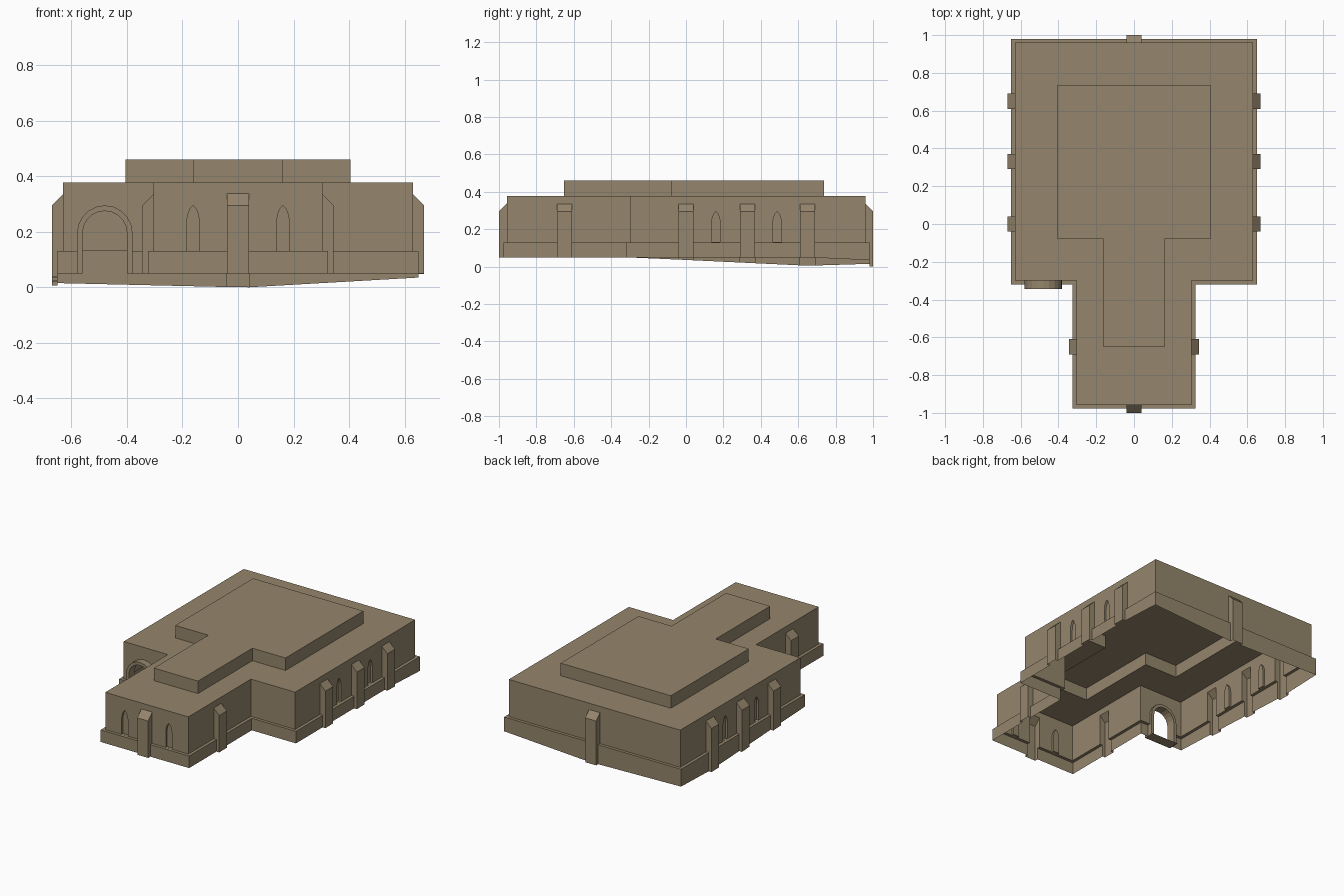
import bpy, bmesh, math

if "Cube" in bpy.data.objects:
    bpy.data.objects.remove(bpy.data.objects["Cube"])

stone = bpy.data.materials.new("tan_stone")
stone.diffuse_color = (0.30, 0.235, 0.15, 1)
stone.use_nodes = True
stone.node_tree.nodes["Principled BSDF"].inputs["Base Color"].default_value = stone.diffuse_color
DEEP = -0.1   # temporary flat underside, later moved to the sloping ground


def prism(bm, pts, place, a, b):
    """Extrude a 2D outline from a to b; place(u, v, w) gives the 3D point."""
    ra = [bm.verts.new(place(u, v, a)) for u, v in pts]
    rb = [bm.verts.new(place(u, v, b)) for u, v in pts]
    n = len(pts)
    bm.faces.new(ra)
    bm.faces.new(rb[::-1])
    for i in range(n):
        bm.faces.new((ra[i], rb[i], rb[(i + 1) % n], ra[(i + 1) % n]))


def make(name, bm):
    bmesh.ops.recalc_face_normals(bm, faces=bm.faces)
    me = bpy.data.meshes.new(name)
    bm.to_mesh(me)
    bm.free()
    me.materials.append(stone)
    ob = bpy.data.objects.new(name, me)
    bpy.context.collection.objects.link(ob)
    return ob


def combine(ob, tool, op):
    m = ob.modifiers.new("combine", 'BOOLEAN')
    m.operation, m.object, m.solver = op, tool, 'EXACT'
    dg = bpy.context.evaluated_depsgraph_get()
    me = bpy.data.meshes.new_from_object(ob.evaluated_get(dg))
    ob.modifiers.clear()
    ob.data = me
    bpy.data.objects.remove(tool)


def up(u, v, w):
    return (u, v, w)


def tee(w, back, mid, n, front):
    return [(-w, back), (-w, mid), (-n, mid), (-n, front),
            (n, front), (n, mid), (w, mid), (w, back)]


def slab(name, outline, z0, z1):
    bm = bmesh.new()
    prism(bm, outline, up, z0, z1)
    return make(name, bm)


# facing directions: u runs along the wall, d is the distance outward
SIDES = {
    'right': lambda u, d, z: (d, u, z),
    'left': lambda u, d, z: (-d, u, z),
    'front': lambda u, d, z: (u, -d, z),
    'back': lambda u, d, z: (u, d, z),
}

# walls with pointed window recesses
shell = slab("building_shell", tee(0.63, 0.96, -0.30, 0.305, -0.957), 0.0, 0.377)
WIN = [(-.0225, .1305), (.0225, .1305), (.0225, .24), (.019, .262), (.011, .282),
       (0, .295), (-.011, .282), (-.019, .262), (-.0225, .24)]
bm = bmesh.new()
for side, wall, places in (('right', 0.63, (0.16, 0.487)),
                           ('left', 0.63, (0.16, 0.487)),
                           ('front', 0.957, (-0.162, 0.162))):
    f = SIDES[side]
    for c in places:
        prism(bm, WIN, lambda u, v, w: f(c + u, w, v), wall - 0.015, wall + 0.03)
combine(shell, make("window_cutter", bm), 'DIFFERENCE')

# plinth and raised roof
combine(shell, slab("plinth", tee(0.65, 0.98, -0.32, 0.325, -0.977), DEEP, 0.13), 'UNION')
combine(shell, slab("raised_roof", tee(0.405, 0.737, -0.08, 0.162, -0.652), 0.3, 0.46), 'UNION')

# buttresses with sloped caps
bm = bmesh.new()
for side, out, places in (('right', 0.67, (0.0, 0.33, 0.65)),
                          ('left', 0.67, (0.0, 0.33, 0.65)),
                          ('right', 0.345, (-0.65,)),
                          ('left', 0.345, (-0.65,)),
                          ('front', 1.0, (0.0,)),
                          ('back', 1.0, (0.0,))):
    f = SIDES[side]
    prof = [(out, DEEP), (out, 0.295), (out - 0.06, 0.355), (out - 0.06, DEEP)]
    for c in places:
        prism(bm, prof, lambda u, v, w: f(w, u, v), c - 0.04, c + 0.04)
combine(shell, make("buttresses", bm), 'UNION')


# round arched doorway
def arch(r, foot, n=10):
    arc = [(-0.48 + r * math.cos(math.pi * i / n), 0.195 + r * math.sin(math.pi * i / n))
           for i in range(n + 1)]
    return [(-0.48 + r, foot)] + arc + [(-0.48 - r, foot)]


def facing(u, v, w):
    return (u, w, v)


bm = bmesh.new()
prism(bm, arch(0.09, -0.2), facing, -0.45, -0.285)
combine(shell, make("door_cutter", bm), 'DIFFERENCE')


# open the underside and the doorway, then follow the sloping ground
def ground(x, y):
    if y > 0.97:
        return -x / 0.65 * 0.015 if x < 0 else max(0, x - 0.04) / 0.61 * 0.035
    if y < -0.3:
        return 0.05
    if x < 0:
        return 0.05 - (y + 0.3) / 0.95 * 0.045 if y < 0.65 else 0.005 + (y - 0.65) * 0.03
    return 0.05 - max(0, y - 0.65) / 0.33 * 0.015


bm = bmesh.new()
bm.from_mesh(shell.data)
bm.normal_update()
gone = []
for fc in bm.faces:
    c = fc.calc_center_median()
    under = c.z < -0.09 and abs(fc.normal.z) > 0.9
    door = abs(c.y + 0.285) < 0.002 and abs(c.x + 0.48) < 0.1 and abs(fc.normal.y) > 0.9
    if under or door:
        gone.append(fc)
bmesh.ops.delete(bm, geom=gone, context='FACES')
for v in bm.verts:
    if v.co.z < -0.05:
        v.co.z = ground(v.co.x, v.co.y)
bm.to_mesh(shell.data)
bm.free()

# door surround
bm = bmesh.new()
outer, inner = arch(0.1, 0.05), arch(0.08, 0.05)
prism(bm, outer + inner[::-1], facing, -0.345, -0.283)
make("door_surround", bm)

# door sill
bm = bmesh.new()
bm.faces.new([bm.verts.new(p) for p in ((-0.58, -0.345, 0.05), (-0.38, -0.345, 0.05),
                                        (-0.38, -0.27, 0.05), (-0.58, -0.27, 0.05))])
make("door_sill", bm)
